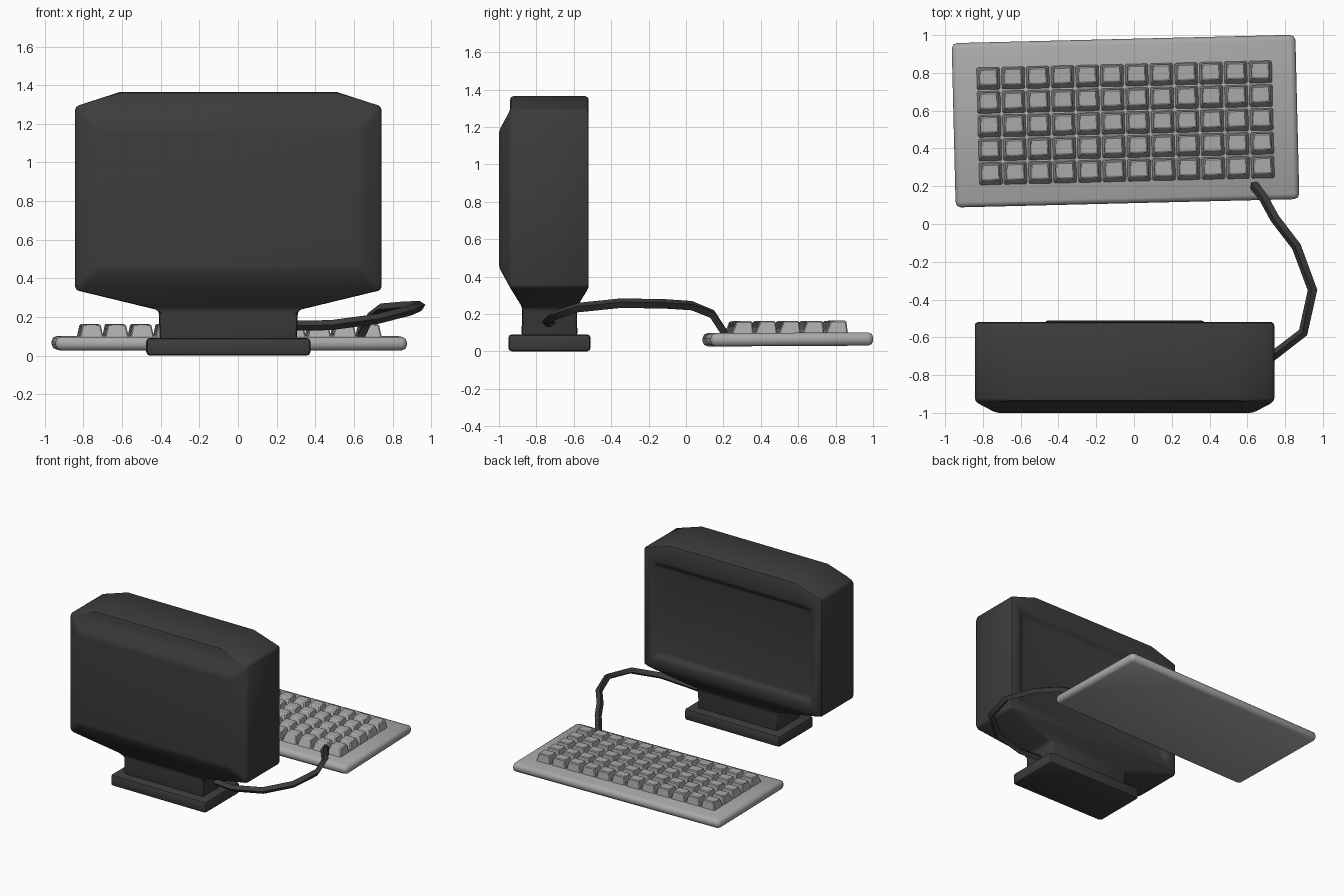
import bpy, bmesh, math
from mathutils import Matrix, Vector

if "Cube" in bpy.data.objects:
    bpy.data.objects.remove(bpy.data.objects["Cube"])


def material(name, v):
    m = bpy.data.materials.new(name)
    m.diffuse_color = (v, v, v, 1)
    m.use_nodes = True
    m.node_tree.nodes["Principled BSDF"].inputs["Base Color"].default_value = m.diffuse_color
    return m


DARK = material("charcoal plastic", 0.045)
LIGHT = material("light grey plastic", 0.40)


def finish(ob, mat, bevel=0, segments=2, angle=40):
    """Assign colour, apply bevel and shade."""
    ob.data.materials.append(mat)
    bpy.ops.object.select_all(action='DESELECT')
    ob.select_set(True)
    bpy.context.view_layer.objects.active = ob
    if bevel:
        b = ob.modifiers.new("bevel", 'BEVEL')
        b.width, b.segments = bevel, segments
        b.limit_method, b.angle_limit = 'ANGLE', math.radians(25)
        bpy.ops.object.modifier_apply(modifier=b.name)
    if angle:
        bpy.ops.object.shade_smooth_by_angle(angle=math.radians(angle))


def add(name, bm):
    bmesh.ops.recalc_face_normals(bm, faces=bm.faces)
    me = bpy.data.meshes.new(name)
    bm.to_mesh(me)
    bm.free()
    ob = bpy.data.objects.new(name, me)
    bpy.context.collection.objects.link(ob)
    return ob


def bridge(bm, a, b, skip=()):
    for i in range(len(a)):
        j = (i + 1) % len(a)
        if i not in skip:
            bm.faces.new((a[i], a[j], b[j], b[i]))


def block(bm, bottom, top, z0, z1, at=(0, 0)):
    """Frustum from (x0, x1, y0, y1) rectangles."""
    rings = []
    for (x0, x1, y0, y1), z in ((bottom, z0), (top, z1)):
        rings.append([bm.verts.new((at[0] + x, at[1] + y, z))
                      for x, y in ((x0, y0), (x1, y0), (x1, y1), (x0, y1))])
    bridge(bm, *rings)
    bm.faces.new(rings[0])
    bm.faces.new(rings[1])


CX = -0.05  # monitor centre line

# monitor housing with recessed screen, tapered back and funnel neck
bm = bmesh.new()


def outline(y, w, z0, shoulder, tw, top):
    pts = ((-w, z0), (w, z0), (w, shoulder), (tw, top), (-tw, top), (-w, shoulder))
    return [bm.verts.new((CX + x, y, z)) for x, z in pts]


def rect(x, y0, y1, z):
    return [bm.verts.new((CX + a, b, z)) for a, b in ((-x, y0), (x, y0), (x, y1), (-x, y1))]


front = outline(-0.52, 0.793, 0.34, 1.29, 0.56, 1.365)
rear = outline(-0.94, 0.793, 0.34, 1.29, 0.56, 1.365)
bridge(bm, front, rear, skip=(0,))
frame = outline(-0.52, 0.71, 0.425, 1.19, 0.56, 1.195)
glass = outline(-0.55, 0.68, 0.455, 1.16, 0.54, 1.165)
bridge(bm, front, frame)
bridge(bm, frame, glass)
bm.faces.new(glass)
# tapered back
bm.faces.new((rear[5], rear[2], rear[3], rear[4]))
back = [bm.verts.new((CX + x, -1.0, z))
        for x, z in ((-0.68, 0.45), (0.68, 0.45), (0.68, 1.18), (-0.68, 1.18))]
bridge(bm, [rear[0], rear[1], rear[2], rear[5]], back)
bm.faces.new(back)
# funnel and neck
mouth = [rear[0], rear[1], front[1], front[0]]
throat = rect(0.36, -0.875, -0.585, 0.235)
foot = rect(0.355, -0.88, -0.58, 0.08)
bridge(bm, mouth, throat)
bridge(bm, throat, foot)
bm.faces.new(foot)
finish(add("monitor_housing", bm), DARK, 0.018)

# monitor base
bm = bmesh.new()
r = (CX - 0.425, CX + 0.425, -0.95, -0.51)
block(bm, r, r, 0, 0.092)
finish(add("monitor_base", bm), DARK, 0.02)

# keyboard, slightly turned on the desk
place = (Matrix.Translation((-0.045, 0.545, 0))
         @ Matrix.Rotation(math.radians(1.4), 4, 'Z')
         @ Matrix.Rotation(math.radians(0.3), 4, 'X'))

bm = bmesh.new()
r = (-0.91, 0.91, -0.435, 0.435)
block(bm, r, r, 0.029, 0.1)
bm.transform(place)
finish(add("keyboard_plate", bm), LIGHT, 0.028, 2, 50)

# key caps: 12 columns, 5 rows
bm = bmesh.new()
for c in range(12):
    for k in range(5):
        block(bm, (-0.063, 0.063, -0.061, 0.061), (-0.047, 0.047, -0.031, 0.052),
              0.09, 0.163, ((c - 5.5) * 0.131, (k - 2) * 0.126 - 0.01))
bm.transform(place)
finish(add("key_caps", bm), LIGHT, 0.006, 1, 30)

# cable from neck to keyboard
path = [(0.26, -0.72, 0.155), (0.48, -0.745, 0.158), (0.72, -0.71, 0.19),
        (0.895, -0.575, 0.235), (0.945, -0.35, 0.258), (0.86, -0.12, 0.255),
        (0.745, 0.03, 0.245), (0.685, 0.14, 0.2), (0.635, 0.205, 0.1)]
cu = bpy.data.curves.new("cable", 'CURVE')
cu.dimensions = '3D'
cu.bevel_depth, cu.bevel_resolution, cu.use_fill_caps = 0.026, 0, True
sp = cu.splines.new('POLY')
sp.points.add(len(path) - 1)
for p, co in zip(sp.points, path):
    p.co = (*co, 1)
cable = bpy.data.objects.new("cable", cu)
bpy.context.collection.objects.link(cable)
bpy.ops.object.select_all(action='DESELECT')
cable.select_set(True)
bpy.context.view_layer.objects.active = cable
bpy.ops.object.convert(target='MESH')
finish(bpy.context.view_layer.objects.active, DARK, 0, 0, 40)
